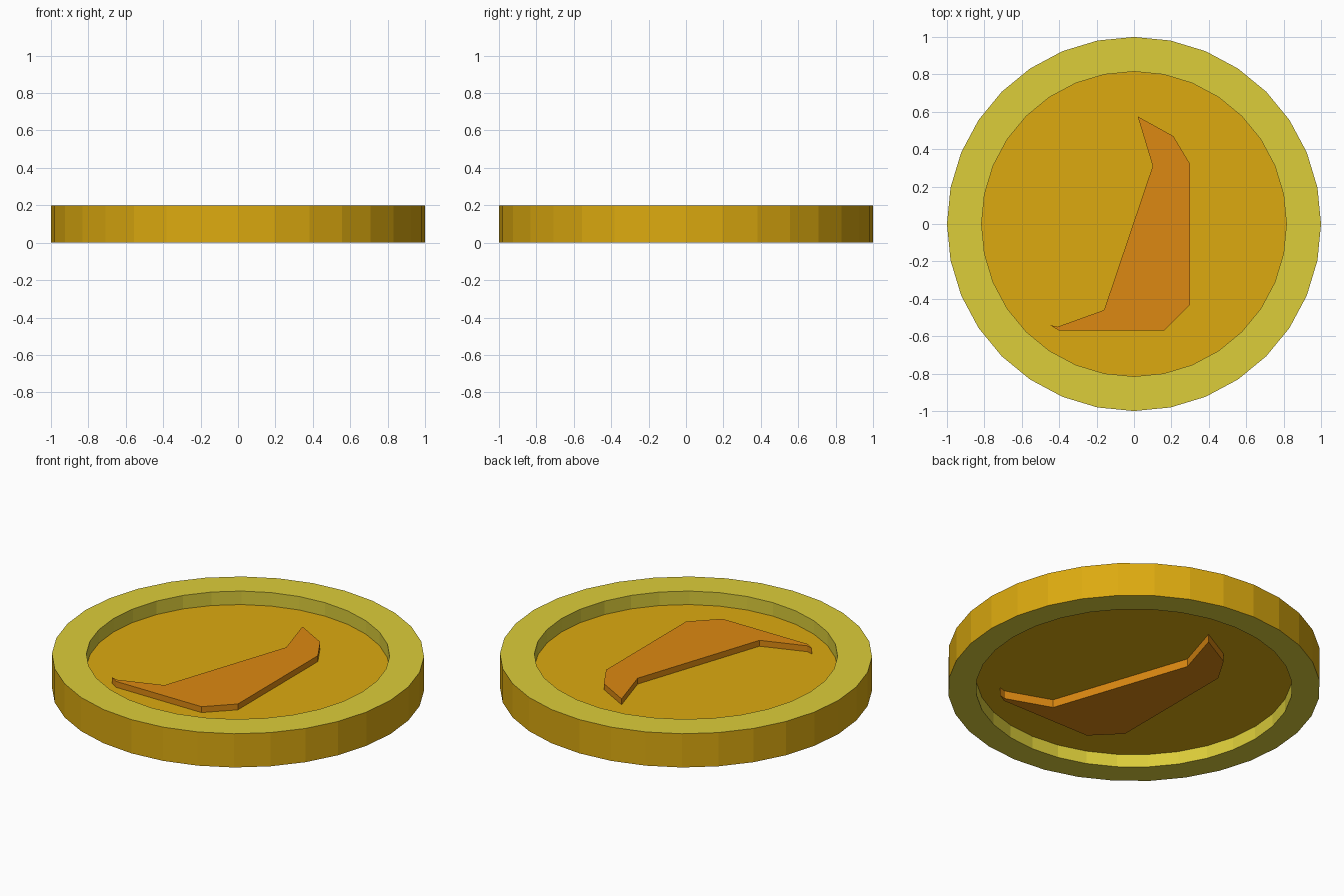
import bpy, bmesh, math

if "Cube" in bpy.data.objects:
    bpy.data.objects.remove(bpy.data.objects["Cube"])

SIDES = 32
TOP_R, BOTTOM_R = 0.815, 0.85      # recess radii
FLOOR_TOP, FLOOR_BOTTOM = 0.12, 0.077


def material(name, rgb):
    m = bpy.data.materials.new(name)
    m.diffuse_color = (*rgb, 1)
    m.use_nodes = True
    m.node_tree.nodes["Principled BSDF"].inputs["Base Color"].default_value = m.diffuse_color
    return m


gold = material("gold", (0.716, 0.402, 0.005))
pale = material("pale yellow gold", (0.716, 0.610, 0.042))
orange = material("orange gold", (0.716, 0.250, 0.006))


def finish(name, bm, mats):
    bmesh.ops.recalc_face_normals(bm, faces=bm.faces)
    me = bpy.data.meshes.new(name)
    bm.to_mesh(me)
    bm.free()
    for m in mats:
        me.materials.append(m)
    ob = bpy.data.objects.new(name, me)
    bpy.context.collection.objects.link(ob)
    return ob


# Coin body: a stack of rings, capped by the two recessed floors
def coin():
    bm = bmesh.new()
    profile = [(BOTTOM_R, FLOOR_BOTTOM), (BOTTOM_R, 0), (1, 0), (1, 0.2),
               (TOP_R, 0.2), (TOP_R, FLOOR_TOP)]
    rings = []
    for r, z in profile:
        rings.append([bm.verts.new((r * math.cos(a), r * math.sin(a), z))
                      for a in (math.tau * i / SIDES for i in range(SIDES))])
    # outer wall is gold, rim faces and recess walls are pale
    for k, (lo, hi) in enumerate(zip(rings, rings[1:])):
        for i in range(SIDES):
            j = (i + 1) % SIDES
            f = bm.faces.new((lo[i], lo[j], hi[j], hi[i]))
            f.material_index = 0 if k == 2 else 1
    bm.faces.new(rings[0])
    bm.faces.new(rings[-1])
    finish("coin_body", bm, [gold, pale])


# Raised emblem: one extruded outline, turned over for the underside
OUTLINE = [(0.02, 0.575), (0.21, 0.47), (0.30, 0.32), (0.30, -0.43),
           (0.16, -0.57), (-0.40, -0.57), (-0.45, -0.54), (-0.41, -0.55),
           (-0.16, -0.46), (0.10, 0.31)]


def emblem(name, sx, sy, z0, z1):
    bm = bmesh.new()
    base = bm.faces.new([bm.verts.new((x * sx, y * sy, z0)) for x, y in OUTLINE])
    res = bmesh.ops.extrude_face_region(bm, geom=[base], use_keep_orig=True)
    for v in res["geom"]:
        if isinstance(v, bmesh.types.BMVert):
            v.co.z = z1
    finish(name, bm, [orange])


coin()
emblem("top_emblem", 1, 1, FLOOR_TOP - 0.005, 0.155)
emblem("bottom_emblem", -1.04, 1.04, FLOOR_BOTTOM + 0.005, 0.03)
